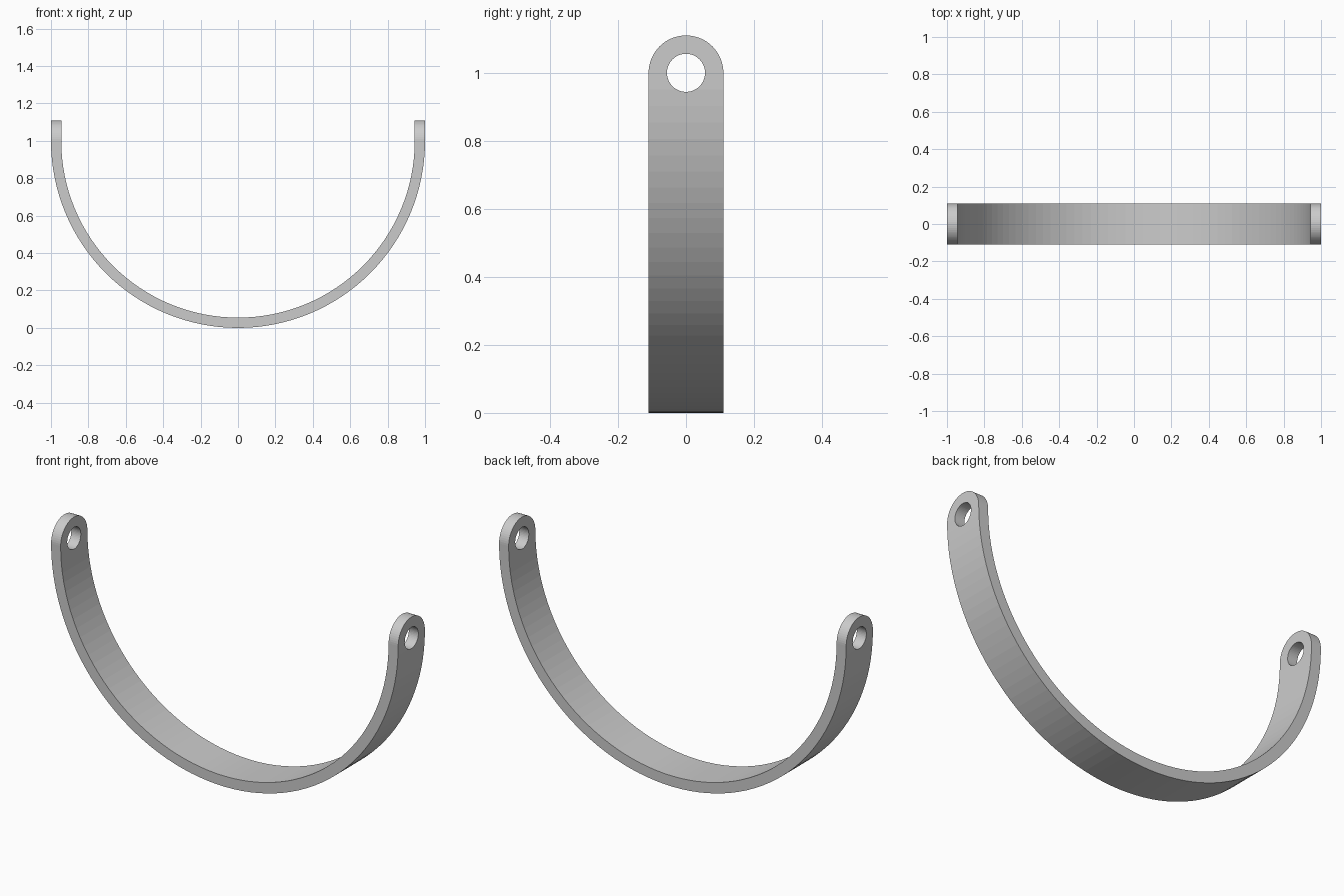
import bpy, bmesh
from math import sin, cos, pi

if "Cube" in bpy.data.objects:
    bpy.data.objects.remove(bpy.data.objects["Cube"])

R, T, W, HOLE = 1.0, 0.055, 0.11, 0.056   # outer radius, thickness, half width, hole radius


def arc(r, a0, a1, n, cz=1.0):
    return [(r * cos(a0 + (a1 - a0) * i / n), cz + r * sin(a0 + (a1 - a0) * i / n))
            for i in range(n + 1)]


def prism(name, profile, half, axis):
    """Extrude a closed profile symmetrically along x or y."""
    place = (lambda p, d: (d, p[0], p[1])) if axis == 'x' else (lambda p, d: (p[0], d, p[1]))
    bm = bmesh.new()
    face = bm.faces.new([bm.verts.new(place(p, -half)) for p in profile])
    ext = bmesh.ops.extrude_face_region(bm, geom=[face])
    step = place((0, 0), 2 * half)
    bmesh.ops.translate(bm, vec=step, verts=[v for v in ext['geom']
                                             if isinstance(v, bmesh.types.BMVert)])
    bmesh.ops.recalc_face_normals(bm, faces=bm.faces)
    mesh = bpy.data.meshes.new(name)
    bm.to_mesh(mesh)
    bm.free()
    obj = bpy.data.objects.new(name, mesh)
    bpy.context.collection.objects.link(obj)
    return obj


def cut(target, cutter, operation):
    mod = target.modifiers.new(cutter.name, 'BOOLEAN')
    mod.object, mod.operation, mod.solver = cutter, operation, 'EXACT'
    cutter.hide_render = True
    bpy.context.view_layer.objects.active = target
    bpy.ops.object.modifier_apply(modifier=mod.name)
    bpy.data.objects.remove(cutter)


# U-shaped strap, oversized in width and height before trimming
top = 1.2
outer = [(-R, top)] + arc(R, pi, 2 * pi, 64) + [(R, top)]
inner = [(R - T, top)] + arc(R - T, 2 * pi, pi, 64) + [(-R + T, top)]
handle = prism("bail_handle", outer + inner, 0.15, 'y')

# Trim to the strap width with rounded ends
trim = prism("end_trim", [(-W, -0.5), (W, -0.5)] + arc(W, 0, pi, 32), 1.5, 'x')
cut(handle, trim, 'INTERSECT')

# Pivot holes through both ends
hole = prism("pivot_hole", arc(HOLE, 0, 2 * pi, 48)[:-1], 1.5, 'x')
cut(handle, hole, 'DIFFERENCE')

# Centre the height on the ground
handle.select_set(True)
